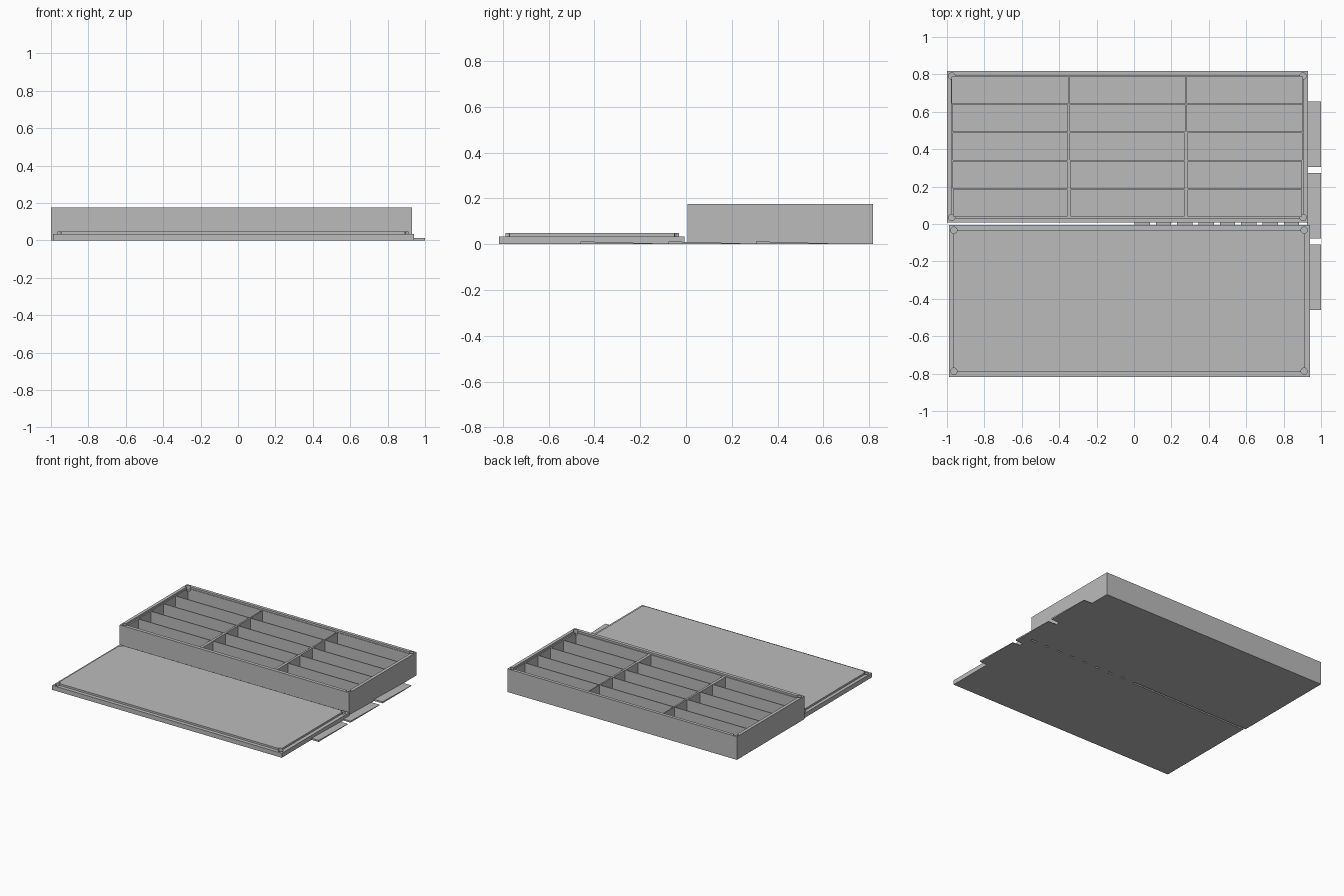
import bpy, bmesh
from mathutils import Matrix, Vector

if "Cube" in bpy.data.objects:
    bpy.data.objects.remove(bpy.data.objects["Cube"], do_unlink=True)

grey = bpy.data.materials.new("plain grey")
grey.use_nodes = True
GREY = (0.5, 0.5, 0.5, 1)
grey.diffuse_color = GREY
grey.node_tree.nodes["Principled BSDF"].inputs["Base Color"].default_value = GREY


def add_box(bm, x0, x1, y0, y1, z0, z1):
    size = Matrix.Diagonal((x1 - x0, y1 - y0, z1 - z0, 1))
    mid = Vector((x0 + x1, y0 + y1, z0 + z1)) / 2
    return bmesh.ops.create_cube(bm, size=1, matrix=Matrix.Translation(mid) @ size)["verts"]


def add_disc(bm, x, y, r, z0, z1):
    bmesh.ops.create_cone(bm, cap_ends=True, segments=32, radius1=r, radius2=r,
                          depth=z1 - z0, matrix=Matrix.Translation((x, y, (z0 + z1) / 2)))


def finish(bm, name):
    mesh = bpy.data.meshes.new(name)
    bm.to_mesh(mesh)
    bm.free()
    mesh.materials.append(grey)
    obj = bpy.data.objects.new(name, mesh)
    bpy.context.collection.objects.link(obj)
    return obj


def boolean(obj, bm, name, operation="DIFFERENCE"):
    tool = finish(bm, name)
    tool.hide_render = True
    mod = obj.modifiers.new(name, "BOOLEAN")
    mod.operation, mod.solver, mod.object = operation, "EXACT", tool
    bpy.context.view_layer.objects.active = obj
    bpy.ops.object.modifier_apply(modifier=name)
    bpy.data.objects.remove(tool, do_unlink=True)


def corner_holes(obj, x0, x1, y0, y1, z0):
    bm = bmesh.new()
    for x in (x0, x1):
        for y in (y0, y1):
            add_disc(bm, x, y, 0.017, z0, 0.3)
    boolean(obj, bm, "corner_holes")


# Open tray with a recessed ledge for the lid
bm = bmesh.new()
add_box(bm, -1, 0.93, 0.007, 0.817, 0, 0.176)
tray = finish(bm, "tray")
bm = bmesh.new()
add_box(bm, -0.976, 0.906, 0.033, 0.793, 0.162, 0.3)
boolean(tray, bm, "lid_recess")

# Three columns by five rows of pockets, with column walls thicker towards the front
bm = bmesh.new()
for row in range(5):
    y = 0.112 + row * 0.1512
    trim = 0.004 + 0.0017 * (4 - row)
    for col in range(3):
        x = -0.976 + col * 0.6273
        add_box(bm, x + trim, x + 0.6273 - trim, y - 0.0722, y + 0.0722, 0.02, 0.3)
boolean(tray, bm, "pockets")
corner_holes(tray, -0.974, 0.904, 0.035, 0.791, 0.142)

# Lid lying upside down in front, with its plug upwards
bm = bmesh.new()
add_box(bm, -0.99, 0.94, -0.817, -0.006, 0, 0.034)
lid = finish(bm, "lid")
bm = bmesh.new()
add_box(bm, -0.965, 0.912, -0.789, -0.031, 0.02, 0.048)
boolean(lid, bm, "lid_plug", "UNION")
corner_holes(lid, -0.963, 0.91, -0.787, -0.033, 0.016)

# Small links bridging the gap between tray and lid
bm = bmesh.new()
for i in range(8):
    x = 0.003 + i * 0.114
    add_box(bm, x, x + 0.082, -0.008, 0.009, 0, 0.01)
finish(bm, "gap_links")

# Three thin wedges along the left side
for i in range(3):
    y = -0.46 + i * 0.383
    bm = bmesh.new()
    for v in add_box(bm, 0.925, 1, y, y + 0.35, 0, 0.012):
        if v.co.z > 0.01 and v.co.y > y + 0.1:
            v.co.z = 0.003
    finish(bm, f"wedge_{i + 1}")
